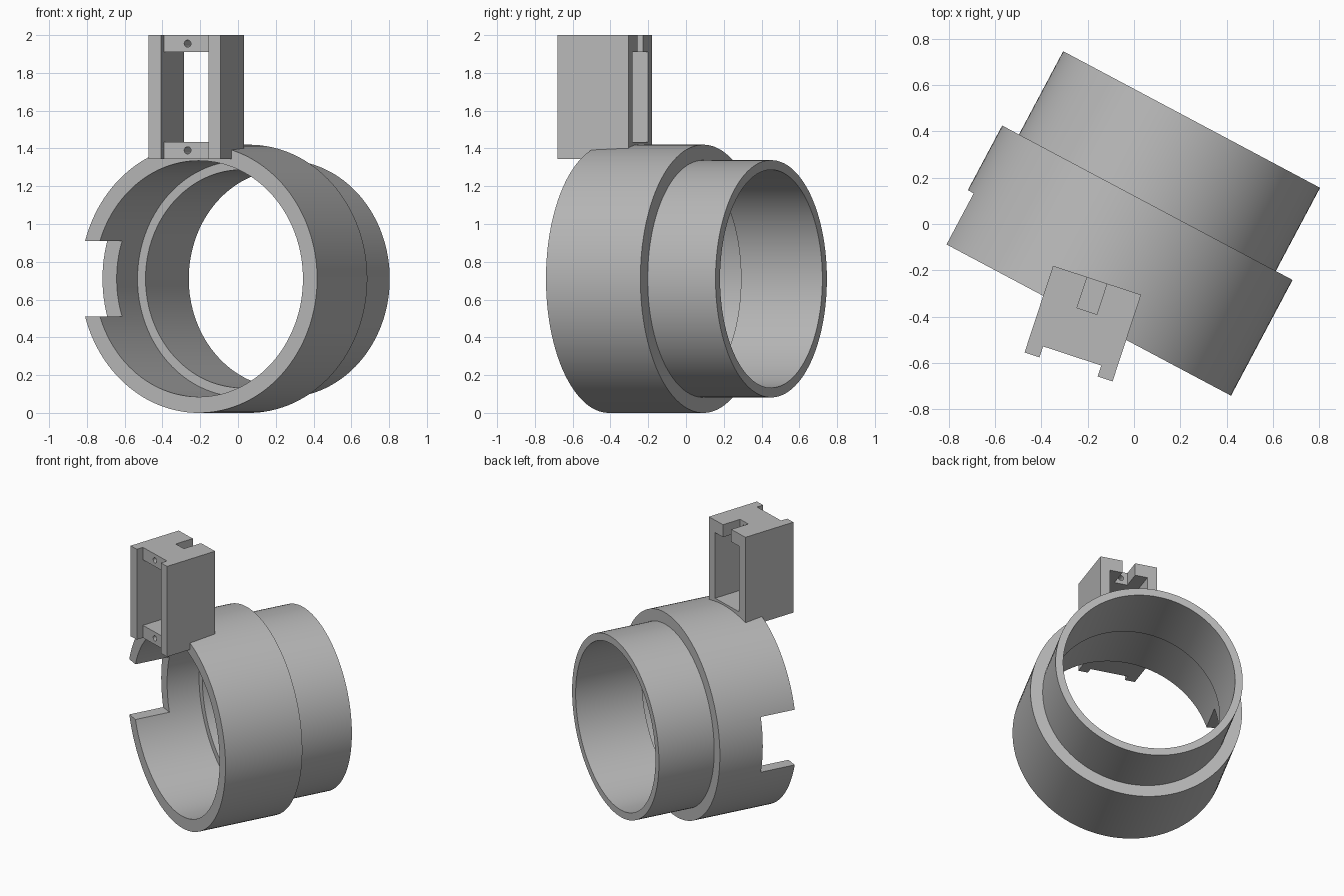
import bpy
import bmesh
from math import radians
from mathutils import Matrix, Vector

if "Cube" in bpy.data.objects:
    bpy.data.objects.remove(bpy.data.objects["Cube"])

grey = bpy.data.materials.new("plain grey")
grey.use_nodes = True
COLOUR = (0.48, 0.48, 0.48, 1)
grey.diffuse_color = COLOUR
grey.node_tree.nodes["Principled BSDF"].inputs["Base Color"].default_value = COLOUR


def add_object(name, bm):
    bmesh.ops.recalc_face_normals(bm, faces=bm.faces)
    mesh = bpy.data.meshes.new(name)
    bm.to_mesh(mesh)
    bm.free()
    mesh.materials.append(grey)
    obj = bpy.data.objects.new(name, mesh)
    bpy.context.collection.objects.link(obj)
    return obj


def box(name, low, high):
    low, high = Vector(low), Vector(high)
    bm = bmesh.new()
    place = Matrix.Translation((low + high) / 2) @ Matrix.Diagonal((*(high - low), 1))
    bmesh.ops.create_cube(bm, size=1, matrix=place)
    return add_object(name, bm)


def rod(name, radius, start, end, x, z):
    """Cylinder lying along y."""
    bm = bmesh.new()
    place = Matrix.Translation((x, (start + end) / 2, z)) @ Matrix.Rotation(radians(90), 4, "X")
    bmesh.ops.create_cone(bm, cap_ends=True, segments=24, radius1=radius,
                          radius2=radius, depth=end - start, matrix=place)
    return add_object(name, bm)


def cut(target, *cutters):
    bpy.context.view_layer.objects.active = target
    for cutter in cutters:
        cutter.hide_render = True
        mod = target.modifiers.new("cut", "BOOLEAN")
        mod.operation = "DIFFERENCE"
        mod.solver = "EXACT"
        mod.object = cutter
        bpy.ops.object.modifier_apply(modifier=mod.name)
        bpy.data.objects.remove(cutter)


def finish(obj, location, turn):
    obj.location = location
    obj.rotation_euler.z = radians(turn)
    bpy.ops.object.select_all(action="DESELECT")
    obj.select_set(True)
    bpy.context.view_layer.objects.active = obj
    bpy.ops.object.shade_smooth_by_angle(angle=radians(30))


# Stepped sleeve: radius and distance along the axis, spun around y
profile = [(0.71, 0), (0.71, 0.566), (0.628, 0.566), (0.628, 0.973),
           (0.577, 0.973), (0.577, 0.485), (0.625, 0.485), (0.625, 0)]
bm = bmesh.new()
verts = [bm.verts.new((r, y, 0)) for r, y in profile]
edges = [bm.edges.new((v, verts[i - 1])) for i, v in enumerate(verts)]
bmesh.ops.spin(bm, geom=verts + edges, cent=(0, 0, 0), axis=(0, 1, 0),
               angle=radians(360), steps=128, use_merge=True)
bmesh.ops.remove_doubles(bm, verts=bm.verts, dist=0.0001)
sleeve = add_object("stepped_sleeve", bm)

# Square notch in the side of the front rim
cut(sleeve, box("notch_cutter", (-0.9, -0.2, -0.2), (-0.4, 0.25, 0.2)))
finish(sleeve, (-0.208, -0.408, 0.71), -28)

# Upright bracket with a window, front recess, top slot and screw holes
W, D, H = 0.2, 0.197, 0.655
WALL, BAR = 0.068, 0.09
bracket = box("bracket", (-W, -D, 0), (W, D, H))
inner = W - WALL
cut(bracket,
    box("recess_cutter", (-inner, -1, -1), (inner, 0.05 - D, 1)),
    box("window_cutter", (-inner, -1, BAR), (inner, 1, H - BAR)),
    box("slot_cutter", (-0.045, D - 0.14, H - BAR - 0.05), (0.045, 1, 1)),
    rod("top_hole_cutter", 0.019, -0.3, 0.1, 0, H - BAR / 2),
    rod("bottom_hole_cutter", 0.019, -0.3, 0.06, 0, BAR / 2))
finish(bracket, (-0.221, -0.43, 2 - H), -18.2)
